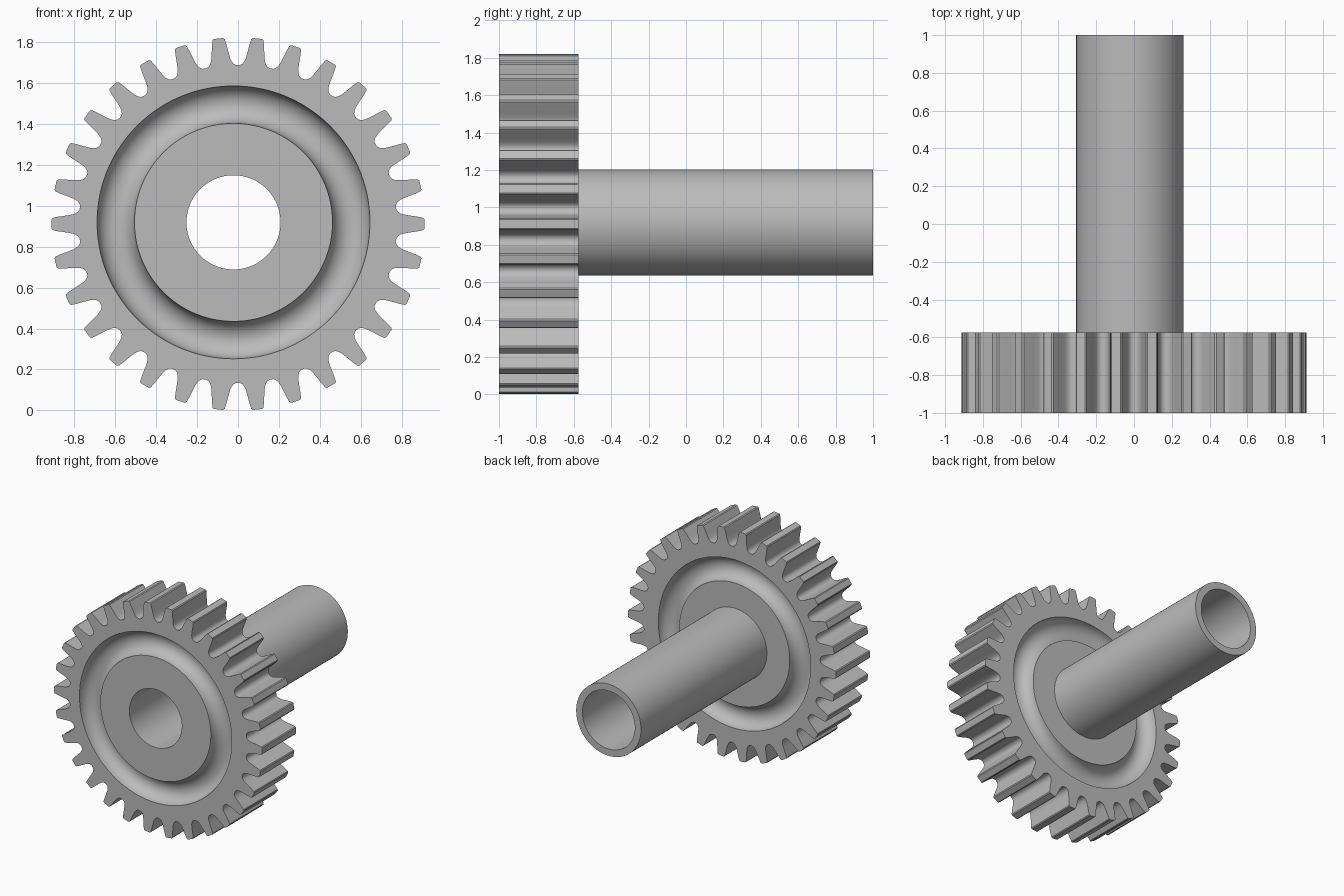
import bpy, math

if "Cube" in bpy.data.objects:
    bpy.data.objects.remove(bpy.data.objects["Cube"])

TEETH = 30
GEAR_C = (0.0, 0.911)      # centre of the toothed rim (x, z)
AXIS_C = (-0.022, 0.919)   # centre of the shaft, bore and grooves
FRONT, BACK, END = -1.0, -0.575, 1.0
BORE, SHAFT, GROOVE_IN, GROOVE_OUT = 0.23, 0.284, 0.484, 0.667

steel = bpy.data.materials.new("steel grey")
steel.diffuse_color = (0.5, 0.5, 0.5, 1)
steel.use_nodes = True
steel.node_tree.nodes["Principled BSDF"].inputs["Base Color"].default_value = steel.diffuse_color

# Half a tooth, tip to valley: (radius, half width)
HALF = [(0.912, 0.0), (0.912, 0.023), (0.906, 0.030), (0.88, 0.0355), (0.84, 0.0415),
        (0.81, 0.047), (0.795, 0.0525), (0.784, 0.0605), (0.778, 0.071), (0.777, 0.0813)]
half = [(r, w / r) for r, w in HALF]
half[-1] = (0.777, math.pi / TEETH)
tooth = [(r, -a) for r, a in reversed(half[1:-1])] + half
outline = [(r, a + 2 * math.pi * i / TEETH) for i in range(TEETH) for r, a in tooth]
angles = [a for r, a in outline]


def circle(radius, y):
    return [(AXIS_C[0] + radius * math.cos(a), y, AXIS_C[1] + radius * math.sin(a))
            for a in angles]


def toothed(y):
    return [(GEAR_C[0] + r * math.cos(a), y, GEAR_C[1] + r * math.sin(a))
            for r, a in outline]


def groove(y, inward):
    """Half-round groove, from its inner to its outer edge."""
    mid, rad = (GROOVE_IN + GROOVE_OUT) / 2, (GROOVE_OUT - GROOVE_IN) / 2
    return [circle(mid - rad * math.cos(t), y + inward * rad * math.sin(t))
            for t in [math.pi * i / 14 for i in range(15)]]


def skin(name, rings):
    """Join successive rings with quads."""
    n = len(angles)
    verts = [v for ring in rings for v in ring]
    faces = [(k * n + i, k * n + (i + 1) % n, (k + 1) * n + (i + 1) % n, (k + 1) * n + i)
             for k in range(len(rings) - 1) for i in range(n)]
    mesh = bpy.data.meshes.new(name)
    mesh.from_pydata(verts, [], faces)
    mesh.materials.append(steel)
    obj = bpy.data.objects.new(name, mesh)
    bpy.context.collection.objects.link(obj)
    bpy.ops.object.select_all(action='DESELECT')
    obj.select_set(True)
    bpy.context.view_layer.objects.active = obj
    bpy.ops.object.mode_set(mode='EDIT')
    bpy.ops.mesh.select_all(action='SELECT')
    bpy.ops.mesh.normals_make_consistent(inside=False)
    bpy.ops.object.mode_set(mode='OBJECT')
    # Open shells: the outer skin must face away from the axis
    widest = max(mesh.polygons, key=lambda p: math.hypot(p.center.x, p.center.z - AXIS_C[1])
                 if abs(p.normal.y) < 0.1 else 0)
    if widest.normal.x * widest.center.x + widest.normal.z * (widest.center.z - AXIS_C[1]) < 0:
        mesh.flip_normals()
    bpy.ops.object.shade_smooth_by_angle(angle=math.radians(32))
    return obj


# Gear wheel with a groove on each face and a bore through the hub
skin("gear_wheel",
     [circle(BORE, BACK), circle(BORE, FRONT)] + groove(FRONT, 1)
     + [toothed(FRONT), toothed(BACK)] + groove(BACK, -1)[::-1] + [circle(SHAFT, BACK)])

# Hollow shaft behind the wheel
skin("hollow_shaft",
     [circle(SHAFT, BACK), circle(SHAFT, END), circle(BORE, END), circle(BORE, BACK)])
